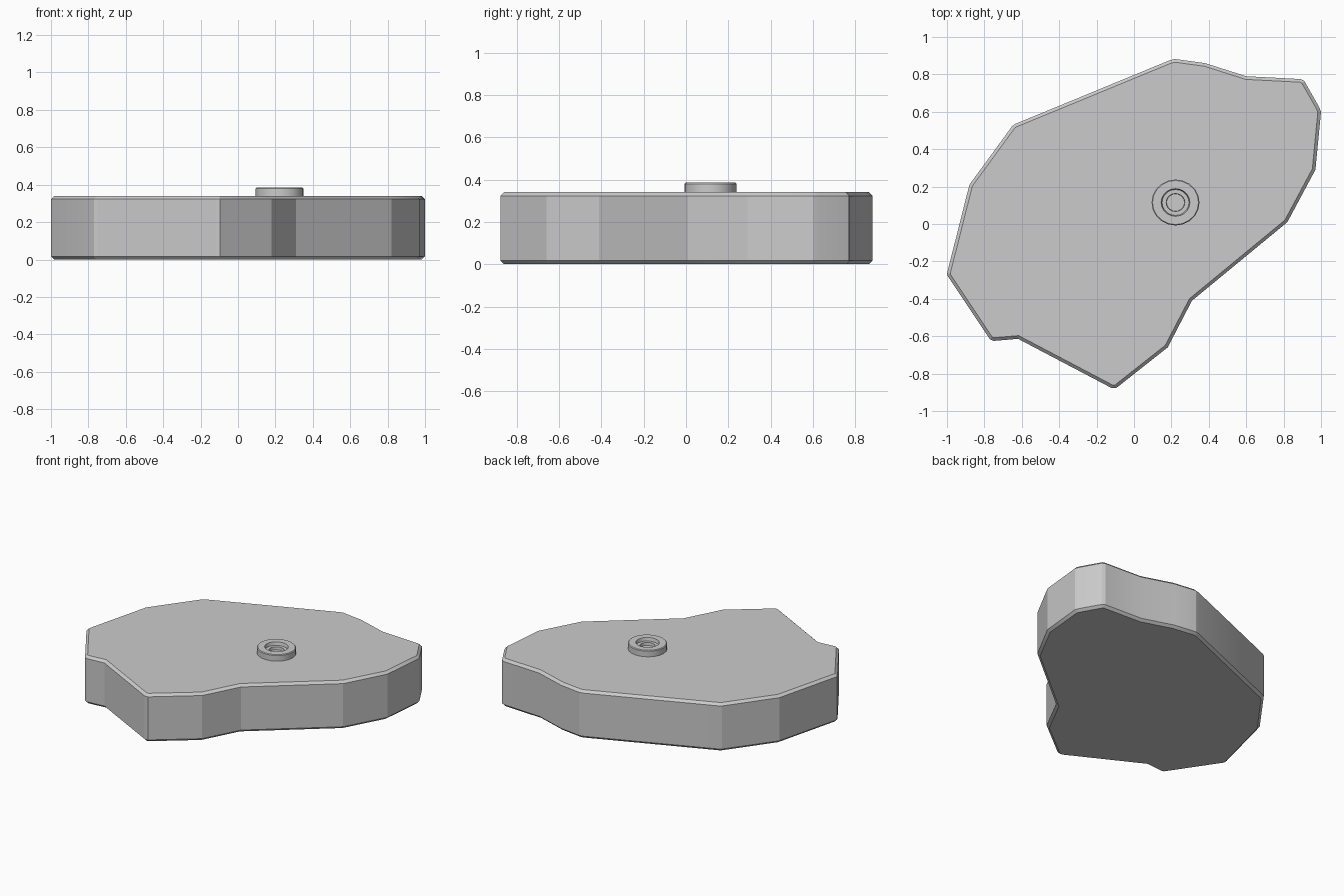
import bpy, bmesh, math

if "Cube" in bpy.data.objects:
    bpy.data.objects.remove(bpy.data.objects["Cube"])

def layered(name, rings):
    """Skin a stack of equal-length rings and cap both ends."""
    bm = bmesh.new()
    loops = [[bm.verts.new(p) for p in r] for r in rings]
    for a, b in zip(loops, loops[1:]):
        for i in range(len(a)):
            j = (i + 1) % len(a)
            bm.faces.new((a[i], a[j], b[j], b[i]))
    bm.faces.new(loops[0][::-1])
    bm.faces.new(loops[-1])
    bmesh.ops.recalc_face_normals(bm, faces=bm.faces)
    me = bpy.data.meshes.new(name)
    bm.to_mesh(me)
    bm.free()
    ob = bpy.data.objects.new(name, me)
    bpy.context.collection.objects.link(ob)
    bpy.context.view_layer.objects.active = ob
    ob.select_set(True)
    return ob

def inset(pts, d):
    """Offset a counter-clockwise outline inwards by d."""
    out = []
    for i, (x, y) in enumerate(pts):
        px, py = pts[i - 1]
        qx, qy = pts[(i + 1) % len(pts)]
        a, b = math.hypot(x - px, y - py), math.hypot(qx - x, qy - y)
        n1 = (-(y - py) / a, (x - px) / a)
        n2 = (-(qy - y) / b, (qx - x) / b)
        k = d / (1 + n1[0] * n2[0] + n1[1] * n2[1])
        out.append((x + k * (n1[0] + n2[0]), y + k * (n1[1] + n2[1])))
    return out

# Irregular slab with chamfered top and bottom rims
outline = [(-1, -.265), (-.995, -.28), (-.77, -.617), (-.75, -.625), (-.62, -.614),
           (-.12, -.877), (-.095, -.877), (.18, -.66), (.31, -.41), (.82, .01),
           (.97, .29), (1, .6), (.99, .625), (.91, .765), (.89, .775), (.6, .79),
           (.38, .86), (.22, .882), (.19, .875), (-.635, .535), (-.65, .525),
           (-.88, .21)]
levels = [(0, .017), (.017, 0), (.323, 0), (.34, .017)]
layered("stone_slab", [[(x, y, z) for x, y in inset(outline, d)] for z, d in levels])

# Raised ring with a stepped hollow
profile = [(.128, .33), (.128, .38), (.123, .385), (.077, .385),
           (.072, .362), (.05, .362), (.048, .342)]
N = 20
layered("raised_ring", [[(.222 + r * math.cos(2 * math.pi * i / N),
                          .115 + r * .96 * math.sin(2 * math.pi * i / N), z)
                         for i in range(N)] for r, z in profile])
bpy.ops.object.shade_smooth_by_angle(angle=math.radians(20))
